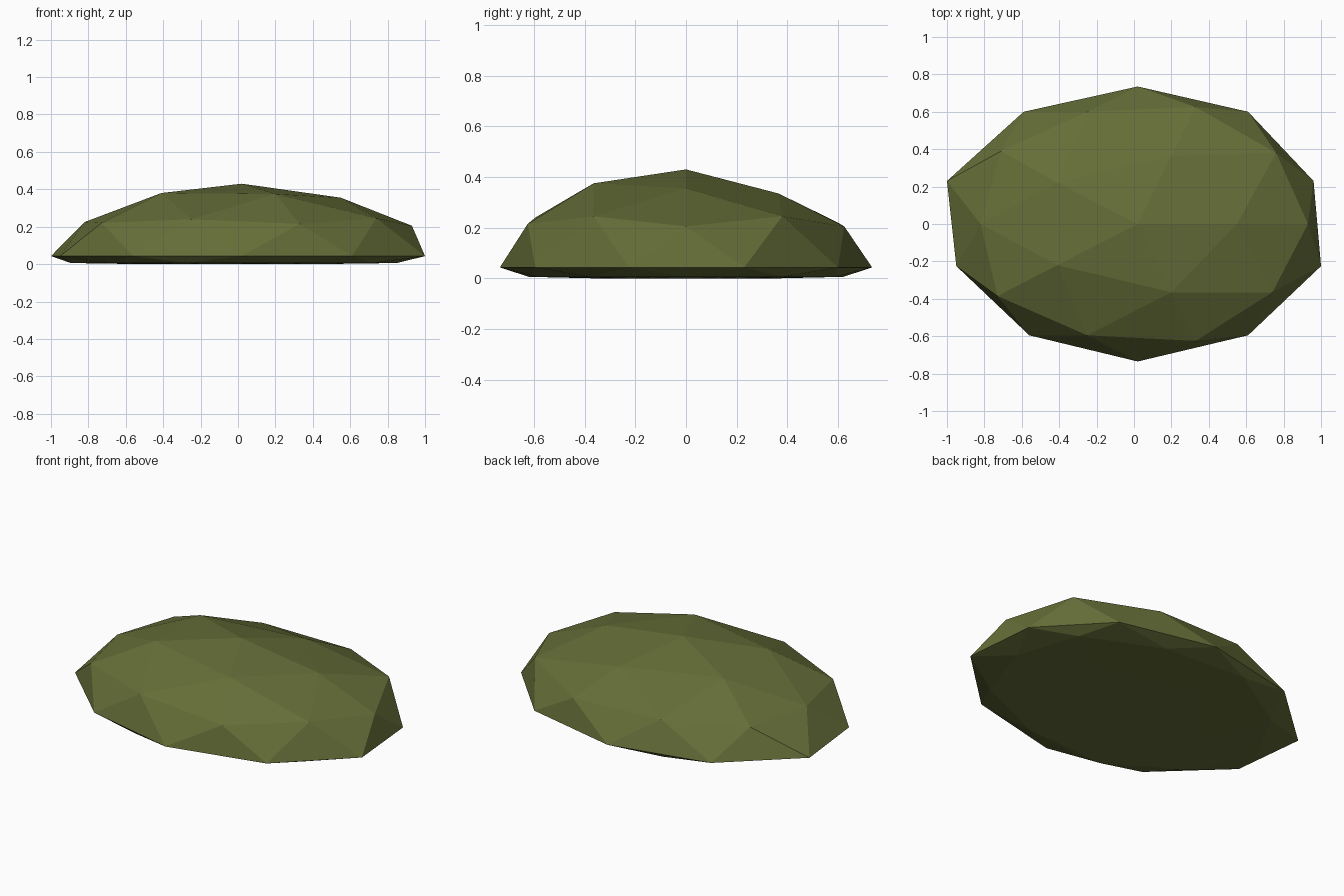
import bpy, bmesh
from mathutils import Vector

# Worn, slightly irregular points of the rock: dome vertices, then rim
DOME = [(0.02, 0, 0.43), (0.55, 0, 0.355),
        (0.20, -0.365, 0.375), (0.20, 0.365, 0.335),
        (-0.41, -0.22, 0.38), (-0.41, 0.22, 0.37),
        (0.93, 0, 0.205), (-0.82, 0, 0.225),
        (0.74, -0.365, 0.245), (0.76, 0.38, 0.245),
        (0.33, -0.625, 0.215), (0.33, 0.625, 0.205),
        (-0.25, -0.595, 0.24), (-0.25, 0.60, 0.22),
        (-0.73, -0.385, 0.22), (-0.71, 0.39, 0.215)]
RIM = [(0.02, 0.735), (0.61, 0.60), (0.96, 0.23), (1.0, -0.225), (0.61, -0.595),
       (0.02, -0.735), (-0.56, -0.595), (-0.95, -0.225), (-1.0, 0.23), (-0.59, 0.60)]

moss = bpy.data.materials.new("olive_green")
moss.diffuse_color = (0.130, 0.156, 0.040, 1)

# Low-poly boulder: squashed icosphere with a flattened underside
bm = bmesh.new()
bmesh.ops.create_icosphere(bm, subdivisions=2, radius=1)
upper = []
for v in bm.verts:
    x, y, z = v.co
    if z > -0.01:
        upper.append(v)
        v.co = (x, y * 0.73, 0.04 + z * 0.39)
    else:
        v.co = (x, y * 0.73, 0.006 if z > -0.7 else 0)

# Nudge each dome and rim vertex to its irregular position
for p in [Vector(d) for d in DOME] + [Vector((x, y, 0.043)) for x, y in RIM]:
    v = min(upper, key=lambda u: (u.co - p).length)
    v.co = p
    upper.remove(v)

bmesh.ops.recalc_face_normals(bm, faces=bm.faces)
mesh = bpy.data.meshes.new("boulder")
bm.to_mesh(mesh)
bm.free()
mesh.materials.append(moss)
rock = bpy.data.objects.new("boulder", mesh)
bpy.context.collection.objects.link(rock)
